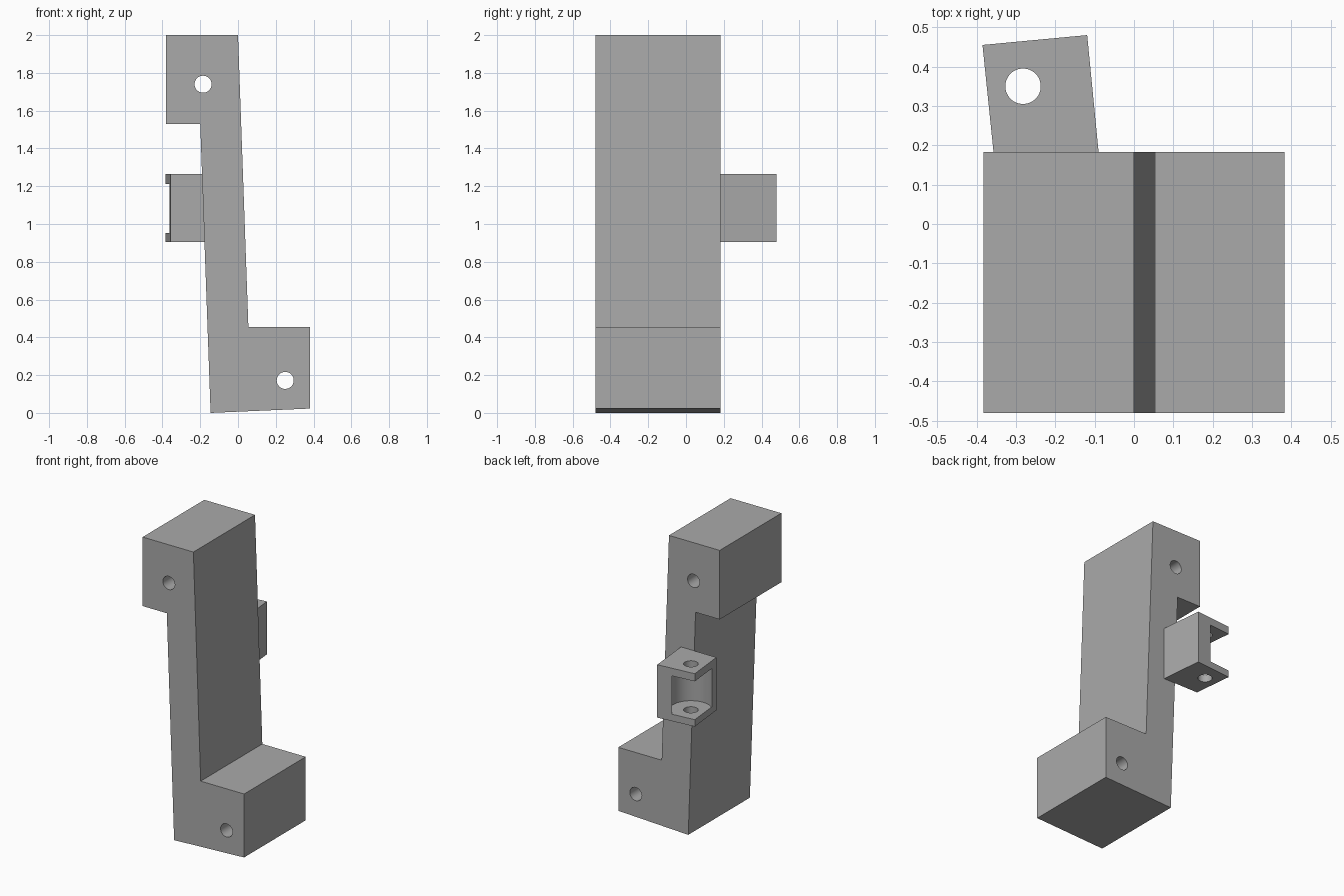
import bpy
import bmesh
import math

default = bpy.data.objects.get("Cube")
if default:
    bpy.data.objects.remove(default, do_unlink=True)

grey = bpy.data.materials.new("plain grey")
grey.use_nodes = True
colour = (0.4, 0.4, 0.4, 1)
grey.diffuse_color = colour
grey.node_tree.nodes["Principled BSDF"].inputs["Base Color"].default_value = colour


def prism(name, outline, start, end, axis):
    """Extrude a closed outline along y (outline in xz) or z (outline in xy)."""
    bm = bmesh.new()
    place = (lambda a, b, t: (a, t, b)) if axis == "y" else (lambda a, b, t: (a, b, t))
    face = bm.faces.new([bm.verts.new(place(a, b, start)) for a, b in outline])
    grown = bmesh.ops.extrude_face_region(bm, geom=[face])["geom"]
    for v in grown:
        if isinstance(v, bmesh.types.BMVert):
            v.co["xyz".index(axis)] = end
    bmesh.ops.recalc_face_normals(bm, faces=bm.faces)
    mesh = bpy.data.meshes.new(name)
    bm.to_mesh(mesh)
    bm.free()
    mesh.materials.append(grey)
    obj = bpy.data.objects.new(name, mesh)
    bpy.context.collection.objects.link(obj)
    return obj


def circle(cx, cy, radius, sides=48):
    angles = [math.tau * i / sides for i in range(sides)]
    return [(cx + radius * math.cos(a), cy + radius * math.sin(a)) for a in angles]


def cut(target, cutter):
    """Subtract the cutter, apply the result and discard the cutter."""
    cutter.hide_render = True
    mod = target.modifiers.new("cut", "BOOLEAN")
    mod.operation = "DIFFERENCE"
    mod.solver = "EXACT"
    mod.object = cutter
    bpy.ops.object.select_all(action="DESELECT")
    bpy.context.view_layer.objects.active = target
    target.select_set(True)
    bpy.ops.object.modifier_apply(modifier=mod.name)
    bpy.data.objects.remove(cutter, do_unlink=True)


# Leaning column with an offset block at each end
FRONT, BACK = -0.48, 0.183
body = prism("body", [
    (-0.382, 2), (0, 2), (0.055, 0.455), (0.382, 0.455),
    (0.382, 0.023), (-0.145, 0), (-0.2, 1.53), (-0.382, 1.53),
], FRONT, BACK, "y")

# Long mounting holes through both blocks
for x, z in ((-0.185, 1.74), (0.25, 0.172)):
    cut(body, prism("hole_cutter", circle(x, z, 0.045), FRONT - 0.1, BACK + 0.1, "y"))

# Slightly turned hinge bracket on the back
bracket = prism("hinge_bracket", [
    (-0.357, BACK), (-0.09, BACK), (-0.119, 0.48), (-0.385, 0.455),
], 0.905, 1.265, "z")

# Round pocket, opened out through the outer corner
pocket = 0.952, 1.213
hx, hy = -0.282, 0.35
cut(bracket, prism("pocket_cutter", circle(hx, hy, 0.133), *pocket, "z"))
cut(bracket, prism("corner_cutter", [
    (-0.236, 0.468), (-0.236, 0.55), (-0.45, 0.55), (-0.45, 0.24), (-0.362, 0.24),
], *pocket, "z"))

# Pin hole through both lugs
cut(bracket, prism("pin_cutter", circle(hx, hy, 0.045), 0.8, 1.4, "z"))

# Smooth the round walls, keep the edges crisp
for obj in (body, bracket):
    bpy.ops.object.select_all(action="DESELECT")
    bpy.context.view_layer.objects.active = obj
    obj.select_set(True)
    bpy.ops.object.shade_smooth_by_angle(angle=math.radians(30))
